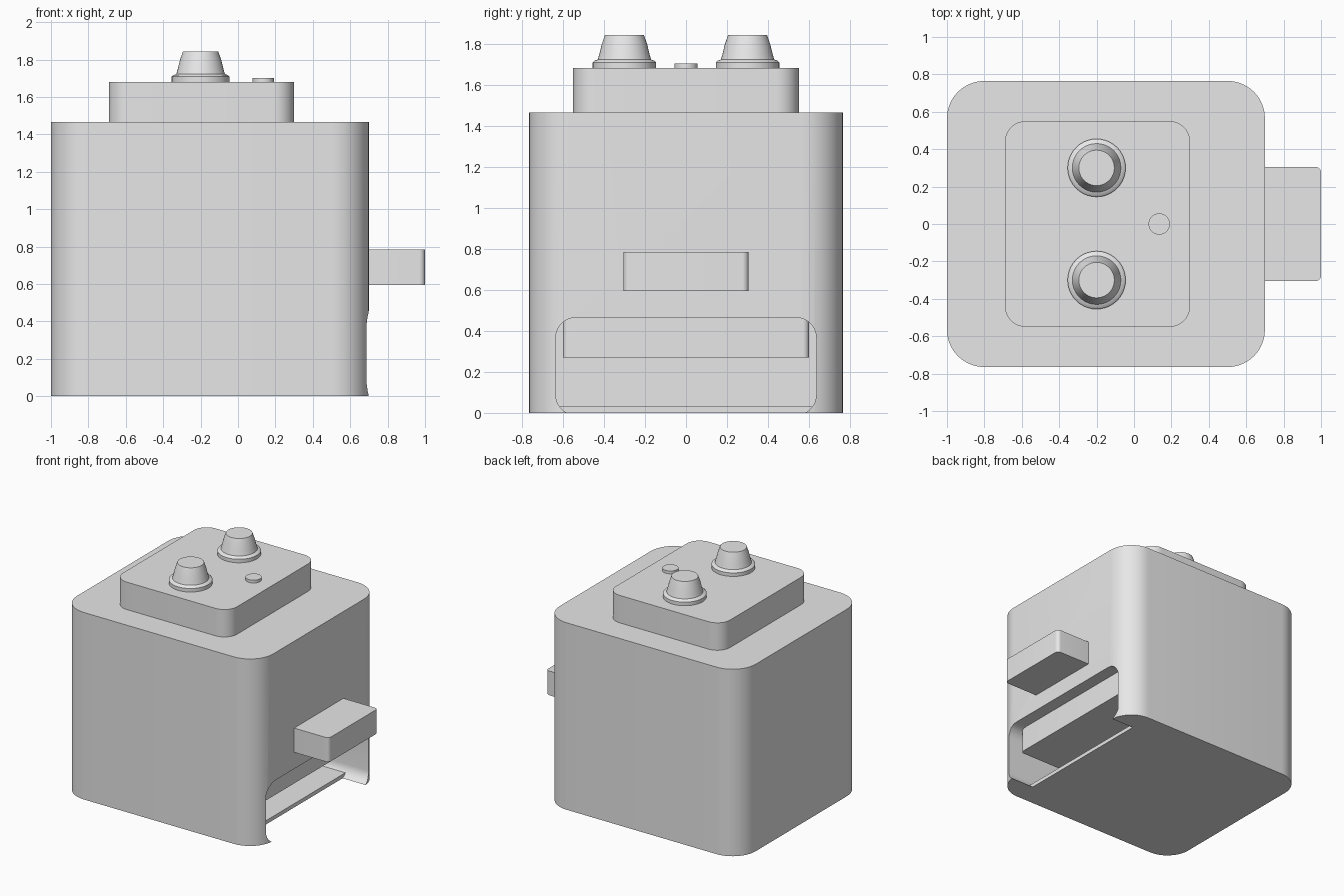
import bpy, bmesh, math

if "Cube" in bpy.data.objects:
    bpy.data.objects.remove(bpy.data.objects["Cube"])

grey = bpy.data.materials.new("plain grey")
grey.diffuse_color = (0.8, 0.8, 0.8, 1)
grey.use_nodes = True
grey.node_tree.nodes["Principled BSDF"].inputs["Base Color"].default_value = grey.diffuse_color


def finish(name, bm):
    """Turn a bmesh into a named grey object."""
    bmesh.ops.recalc_face_normals(bm, faces=bm.faces)
    mesh = bpy.data.meshes.new(name)
    bm.to_mesh(mesh)
    bm.free()
    mesh.materials.append(grey)
    obj = bpy.data.objects.new(name, mesh)
    bpy.context.collection.objects.link(obj)
    return obj


def smooth(obj):
    bpy.ops.object.select_all(action='DESELECT')
    obj.select_set(True)
    bpy.context.view_layer.objects.active = obj
    bpy.ops.object.shade_smooth_by_angle(angle=math.radians(30))


def rounded_rect(u0, u1, v0, v1, r, seg=10):
    """Corner-rounded rectangle outline."""
    corners = [(u1 - r, v1 - r), (u0 + r, v1 - r), (u0 + r, v0 + r), (u1 - r, v0 + r)]
    return [(cu + r * math.cos(math.pi / 2 * (q + i / seg)),
             cv + r * math.sin(math.pi / 2 * (q + i / seg)))
            for q, (cu, cv) in enumerate(corners) for i in range(seg + 1)]


def prism(name, outline, lo, hi, along_x=False):
    """Extrude an outline along z, or along x."""
    bm = bmesh.new()
    place = (lambda p, t: (t, p[0], p[1])) if along_x else (lambda p, t: (p[0], p[1], t))
    a = [bm.verts.new(place(p, lo)) for p in outline]
    b = [bm.verts.new(place(p, hi)) for p in outline]
    bm.faces.new(a)
    bm.faces.new(b)
    n = len(a)
    for i in range(n):
        j = (i + 1) % n
        bm.faces.new((a[i], a[j], b[j], b[i]))
    return finish(name, bm)


def lathe(name, x, y, profile, seg=40):
    """Closed solid of revolution from (radius, z) points."""
    bm = bmesh.new()
    rings = [[bm.verts.new((x + r * math.cos(2 * math.pi * i / seg),
                            y + r * math.sin(2 * math.pi * i / seg), z))
              for i in range(seg)] for r, z in profile]
    for a, b in zip(rings, rings[1:]):
        for i in range(seg):
            j = (i + 1) % seg
            bm.faces.new((a[i], a[j], b[j], b[i]))
    bm.faces.new(rings[0])
    bm.faces.new(rings[-1])
    return finish(name, bm)


# main housing with the slot opening cut into the right side
body = prism("housing", rounded_rect(-1, 0.7, -0.765, 0.765, 0.2), 0, 1.465)
cutter = prism("slot_cutter", rounded_rect(-0.635, 0.635, -0.011, 0.465, 0.1),
               -0.8, 0.9, along_x=True)
cutter.hide_render = True
mod = body.modifiers.new("slot", 'BOOLEAN')
mod.operation = 'DIFFERENCE'
mod.solver = 'EXACT'
mod.object = cutter
bpy.context.view_layer.objects.active = body
bpy.ops.object.modifier_apply(modifier=mod.name)
bpy.data.objects.remove(cutter)
smooth(body)

# thin floor of the slot, set back from the opening
floor = prism("slot_floor", [(-0.85, -0.615), (0.5, -0.615), (0.5, 0.615), (-0.85, 0.615)], 0, 0.03)

# block hanging inside the slot
smooth(prism("inner_block", rounded_rect(-0.9, 0.6, -0.6, 0.6, 0.03), 0.27, 0.5))

# raised top plate
smooth(prism("top_plate", rounded_rect(-0.69, 0.3, -0.55, 0.55, 0.11), 1.44, 1.68))

# handle on the right side
smooth(prism("handle", rounded_rect(0.6, 1.0, -0.305, 0.305, 0.03), 0.595, 0.785))

# two knobs
knob = [(0.155, 1.67), (0.155, 1.708), (0.147, 1.716), (0.13, 1.722),
        (0.122, 1.75), (0.111, 1.795), (0.095, 1.842)]
for side, y in (("front", -0.3), ("back", 0.3)):
    smooth(lathe(side + "_knob", -0.2, y, knob))

# small indicator button
smooth(lathe("indicator_button", 0.135, 0, [(0.057, 1.67), (0.057, 1.702)]))
